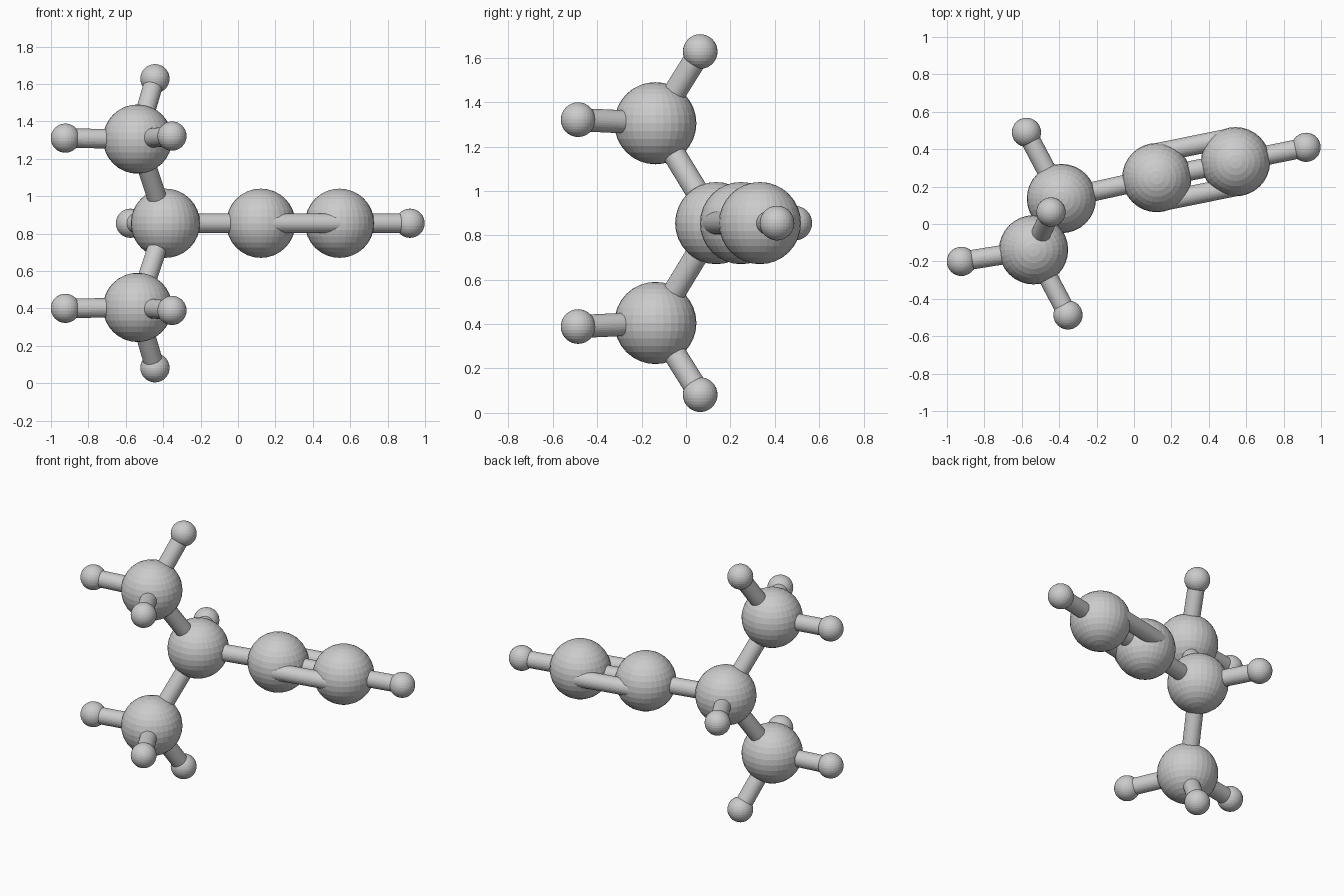
import bpy
from mathutils import Vector

cube = bpy.data.objects.get("Cube")
if cube:
    bpy.data.objects.remove(cube, do_unlink=True)

LARGE, SMALL, ROD = 0.185, 0.078, 0.052
MID_Z = 0.855

grey = bpy.data.materials.new("grey")
grey.use_nodes = True
grey.diffuse_color = (0.6, 0.6, 0.6, 1)
grey.node_tree.nodes["Principled BSDF"].inputs["Base Color"].default_value = (0.6, 0.6, 0.6, 1)


def finish(name):
    obj = bpy.context.object
    obj.name = name
    obj.data.materials.append(grey)
    return obj


def ball(name, pos, radius):
    bpy.ops.mesh.primitive_uv_sphere_add(segments=32, ring_count=16, radius=radius, location=pos)
    return finish(name)


def rod(name, a, b):
    a, b = Vector(a), Vector(b)
    bpy.ops.mesh.primitive_cylinder_add(vertices=32, radius=ROD, depth=(b - a).length,
                                        location=(a + b) / 2)
    obj = finish(name)
    obj.rotation_euler = (b - a).to_track_quat('Z', 'Y').to_euler()
    return obj


# Horizontal chain
centre = Vector((-0.388, 0.136, MID_Z))
inner = Vector((0.122, 0.248, MID_Z))
outer = Vector((0.543, 0.333, MID_Z))
back_tip = Vector((-0.575, 0.49, MID_Z))
end_tip = Vector((0.92, 0.41, MID_Z))
for name, pos in (("centre_ball", centre), ("inner_ball", inner), ("outer_ball", outer)):
    ball(name, pos, LARGE)
for name, pos in (("back_tip", back_tip), ("end_tip", end_tip)):
    ball(name, pos, SMALL)
rod("centre_rod", centre, inner)
rod("back_rod", centre, back_tip)
rod("end_rod", outer, end_tip)

# Triple rods side by side in the horizontal plane
side = (outer - inner).cross(Vector((0, 0, 1))).normalized()
for name, offset in (("front", 0.13), ("middle", 0), ("back", -0.13)):
    rod("triple_rod_" + name, inner + side * offset, outer + side * offset)

# Upper and lower branches, mirrored about the chain's height
for level, sign in (("upper", 1), ("lower", -1)):
    hub = Vector((-0.537, -0.138, MID_Z + sign * 0.45))
    ball(level + "_ball", hub, LARGE)
    rod(level + "_rod", centre, hub)
    tips = (("vertical", -0.444, 0.064, 0.773),
            ("side", -0.923, -0.2, 0.455),
            ("front", -0.353, -0.486, 0.466))
    for name, x, y, dz in tips:
        tip = Vector((x, y, MID_Z + sign * dz))
        ball(f"{level}_{name}_tip", tip, SMALL)
        rod(f"{level}_{name}_rod", hub, tip)
